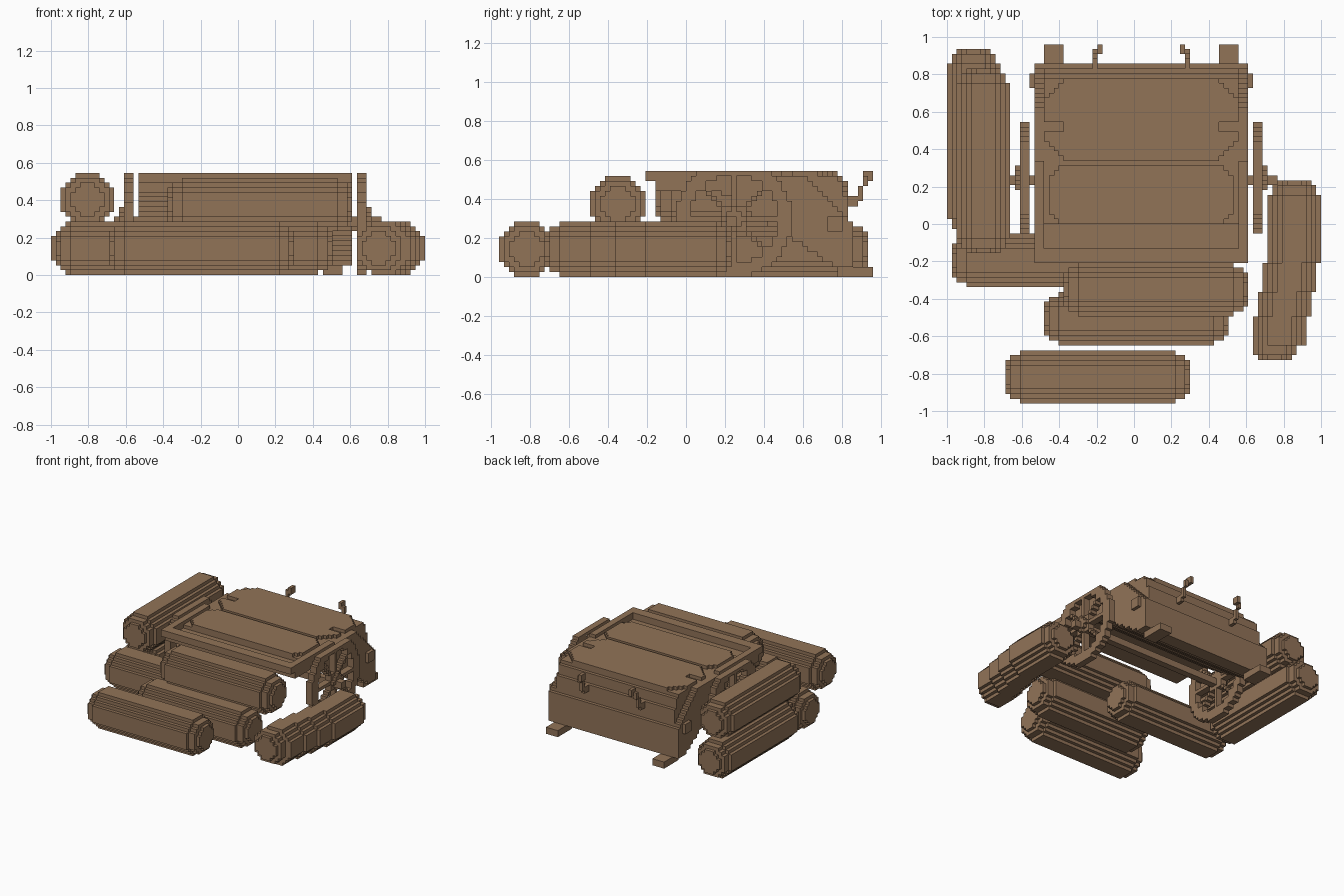
import bpy, bmesh, math

if "Cube" in bpy.data.objects:
    bpy.data.objects.remove(bpy.data.objects["Cube"])

V = 2 / 77                      # edge length of one block
NX, NY = 77, 74                 # blocks across and deep

wood = bpy.data.materials.new("brown wood")
wood.use_nodes = True
COLOR = (0.285, 0.172, 0.097, 1)
wood.diffuse_color = COLOR
wood.node_tree.nodes["Principled BSDF"].inputs["Base Color"].default_value = COLOR

DIRS = [(1, 0, 0), (-1, 0, 0), (0, 1, 0), (0, -1, 0), (0, 0, 1), (0, 0, -1)]


def build(name, cells):
    """Turn a set of block cells into one mesh made of its outer faces."""
    bm = bmesh.new()
    verts = {}

    def vert(p):
        if p not in verts:
            verts[p] = bm.verts.new(((p[0] - NX / 2) * V, (p[1] - NY / 2) * V, p[2] * V))
        return verts[p]

    for c in cells:
        for d in DIRS:
            if tuple(a + b for a, b in zip(c, d)) in cells:
                continue
            ax = next(i for i in range(3) if d[i])
            u, w = (ax + 1) % 3, (ax + 2) % 3
            ring = []
            for du, dw in [(0, 0), (1, 0), (1, 1), (0, 1)]:
                p = list(c)
                p[ax] += d[ax] > 0
                p[u] += du
                p[w] += dw
                ring.append(vert(tuple(p)))
            bm.faces.new(ring if d[ax] > 0 else ring[::-1])
    # merge coplanar block faces
    bmesh.ops.dissolve_limit(bm, angle_limit=math.radians(1), verts=bm.verts[:], edges=bm.edges[:])
    mesh = bpy.data.meshes.new(name)
    bm.to_mesh(mesh)
    bm.free()
    mesh.materials.append(wood)
    ob = bpy.data.objects.new(name, mesh)
    bpy.context.collection.objects.link(ob)


def box(x0, x1, y0, y1, z0, z1):
    return {(x, y, z) for x in range(x0, x1) for y in range(y0, y1) for z in range(z0, z1)}


def log(name, axis, start, side, z, length=38, drift=None):
    """Round log, 11 blocks thick, with stepped ends; drift shifts it sideways along its length."""
    cells = set()
    for i in range(length):
        end = min(i, length - 1 - i)
        r = 3.6 if end == 0 else 4.5 if end < 3 else 5.5
        s = side + 5 + (drift(i) if drift else 0)
        for a in range(-5, 6):
            for b in range(-5, 6):
                if a * a + b * b <= r * r:
                    along, across, up = start + i, s + a, z + 5 + b
                    cells.add((along, across, up) if axis == "x" else (across, along, up))
    build(name, cells)


# Scattered logs
log("front_log", "x", 12, 0, 0)
log("middle_log", "x", 20, 12, 0)
log("stacked_front_log", "x", 24, 18, 9)
log("cross_log", "x", 1, 24, 0)
log("right_lower_log", "y", 35, 0, 0)
log("right_upper_log", "y", 31, 2, 10)
log("left_slanted_log", "y", 9, 62, 0, 37, lambda i: min(4, round(i * 0.18)))

# Cart body: flat top, stepped sloping underside, steep stepped back
body = set()
for y in range(31, 69):
    low = 17 if y < 43 else max(2, round(17 - (y - 43) * 0.65))
    high = 19 if y < 37 else 20 if y < 67 else 19 if y < 68 else 16
    body |= box(20, 60, y, y + 1, low, high)
    # side walls step down towards the back
    wall_top = min(20, 20 - (y - 60))
    body |= box(18, 20, y, y + 1, low, wall_top) | box(60, 62, y, y + 1, low, wall_top)
build("cart_body", body)
build("rear_board", box(18, 62, 69, 70, 2, 11))

# Rim around the open front part
build("cart_rim", box(18, 62, 29, 32, 19, 21) | box(18, 20, 32, 50, 18, 21)
      | box(60, 62, 32, 50, 18, 21))


def chamfered_board(x0, x1, y0, y1, cut):
    """Thin board whose corners are cut off in steps."""
    return {(x, y, z) for x, y, z in box(x0, x1, y0, y1, 20, 21)
            if min(x - x0, x1 - 1 - x) + min(y - y0, y1 - 1 - y) >= cut}


# Top boards with stepped corners and worn notches
build("narrow_top_board", chamfered_board(21, 59, 37, 49, 2))
notches = box(20, 24, 56, 58, 20, 21) | box(56, 60, 56, 58, 20, 21)
build("wide_top_board", chamfered_board(20, 60, 50, 67, 4) - notches)

# Shaft ends on the ground and small side blocks
for side, x in (("right", 20), ("left", 56)):
    build(side + "_shaft_end", box(x, x + 4, 67, 74, 0, 2))
for side, x in (("right", 17), ("left", 62)):
    build(side + "_bracket", box(x, x + 1, 65, 68, 9, 12))

# Loose rope ends rising behind the cart
for side, x0, x1 in (("right", 30, 31), ("left", 49, 48)):
    rope = box(x0, x0 + 1, 69, 71, 14, 16) | box(x0, x0 + 1, 71, 72, 15, 18)
    rope |= box(x0, x0 + 1, 72, 73, 18, 20) | box(x1, x1 + 1, 72, 74, 19, 21)
    build(side + "_rope", rope)

# Spoked wheels, trimmed level with the cart top
CENTER_Z = 11


def disc(x0, x1, keep):
    return {(x, 46 + a, CENTER_Z + b) for x in range(x0, x1) for a in range(-11, 12)
            for b in range(-11, 10) if keep(a, b)}


def wheel_shape(a, b):
    r = math.hypot(a, b)
    spoke = a == 0 or b == 0 or abs(a) == abs(b)
    return r <= 11.5 and (r > 8.7 or r < 2.9 or spoke)


for side, x, cap in (("right", 15, 14), ("left", 63, 65)):
    build(side + "_wheel", disc(x, x + 2, wheel_shape))
    build(side + "_hub", disc(cap, cap + 1, lambda a, b: a * a + b * b <= 4))
build("axle", box(13, 68, 45, 47, CENTER_Z - 1, CENTER_Z + 1))
